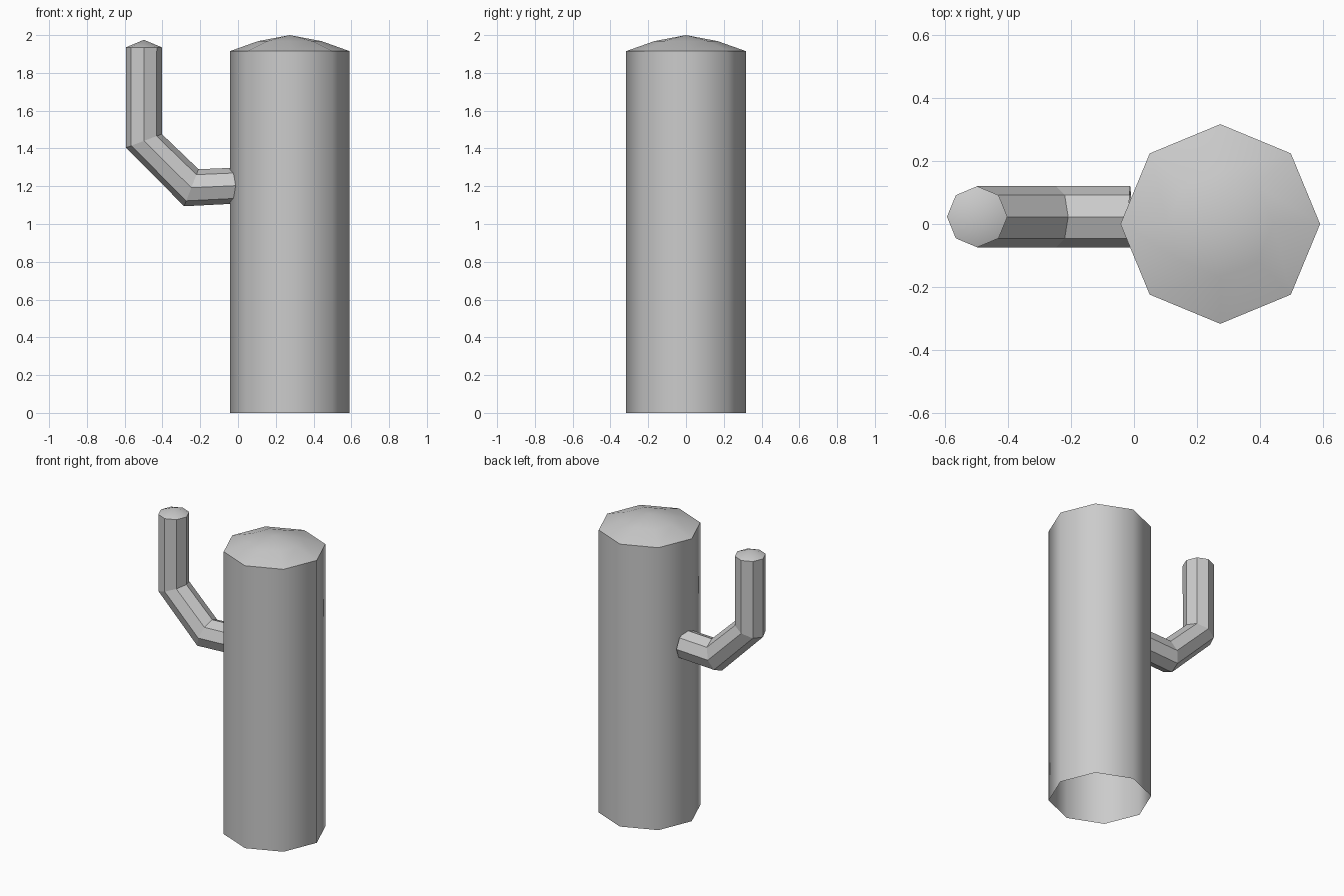
import bpy, bmesh
from math import cos, sin, pi
from mathutils import Vector

if "Cube" in bpy.data.objects:
    bpy.data.objects.remove(bpy.data.objects["Cube"])

SIDES = 8


def loft(name, rings, apex, smooth_sides, cap_start):
    """Skin octagonal rings (centre, in-plane half axis, y radius), fan to apex; start stays open."""
    bm = bmesh.new()
    loops = []
    for centre, axis, ry in rings:
        c, u, v = Vector(centre), Vector(axis), Vector((0, ry, 0))
        loops.append([bm.verts.new(c + u * cos(2 * pi * i / SIDES) + v * sin(2 * pi * i / SIDES))
                      for i in range(SIDES)])
    for k, (a, b) in enumerate(zip(loops, loops[1:])):
        for i in range(SIDES):
            j = (i + 1) % SIDES
            f = bm.faces.new((a[i], a[j], b[j], b[i]))
            f.smooth = smooth_sides or k >= cap_start
    tip = bm.verts.new(apex)
    for i in range(SIDES):
        f = bm.faces.new((loops[-1][i], loops[-1][(i + 1) % SIDES], tip))
        f.smooth = True
    bm.normal_update()
    # crisp rim between the sides and the cap
    rim = set(loops[cap_start])
    for e in bm.edges:
        if e.verts[0] in rim and e.verts[1] in rim:
            e.smooth = False
    mesh = bpy.data.meshes.new(name)
    bm.to_mesh(mesh)
    bm.free()
    obj = bpy.data.objects.new(name, mesh)
    bpy.context.collection.objects.link(obj)
    return obj


# Trunk: open-bottomed octagonal column with a shallow domed top
TX, TR = 0.274, 0.317
loft("trunk",
     [((TX, 0, 0), (TR, 0, 0), TR),
      ((TX, 0, 1.915), (TR, 0, 0), TR),
      ((TX, 0, 1.968), (TR * 0.53, 0, 0), TR * 0.53)],
     (TX, 0, 2.0), True, 1)

# Side arm: bent octagonal tube from the trunk outwards and up, with a low pointed cap
AY, AR = 0.023, 0.097
loft("side_arm",
     [((-0.012, AY, 1.203), (-0.004, 0, 0.095), AR),
      ((-0.247, AY, 1.192), (0.038, 0, 0.098), AR),
      ((-0.498, AY, 1.440), (0.095, 0, 0.036), AR),
      ((-0.498, AY, 1.935), (0.096, 0, 0), AR)],
     (-0.498, AY, 1.975), False, 3)
